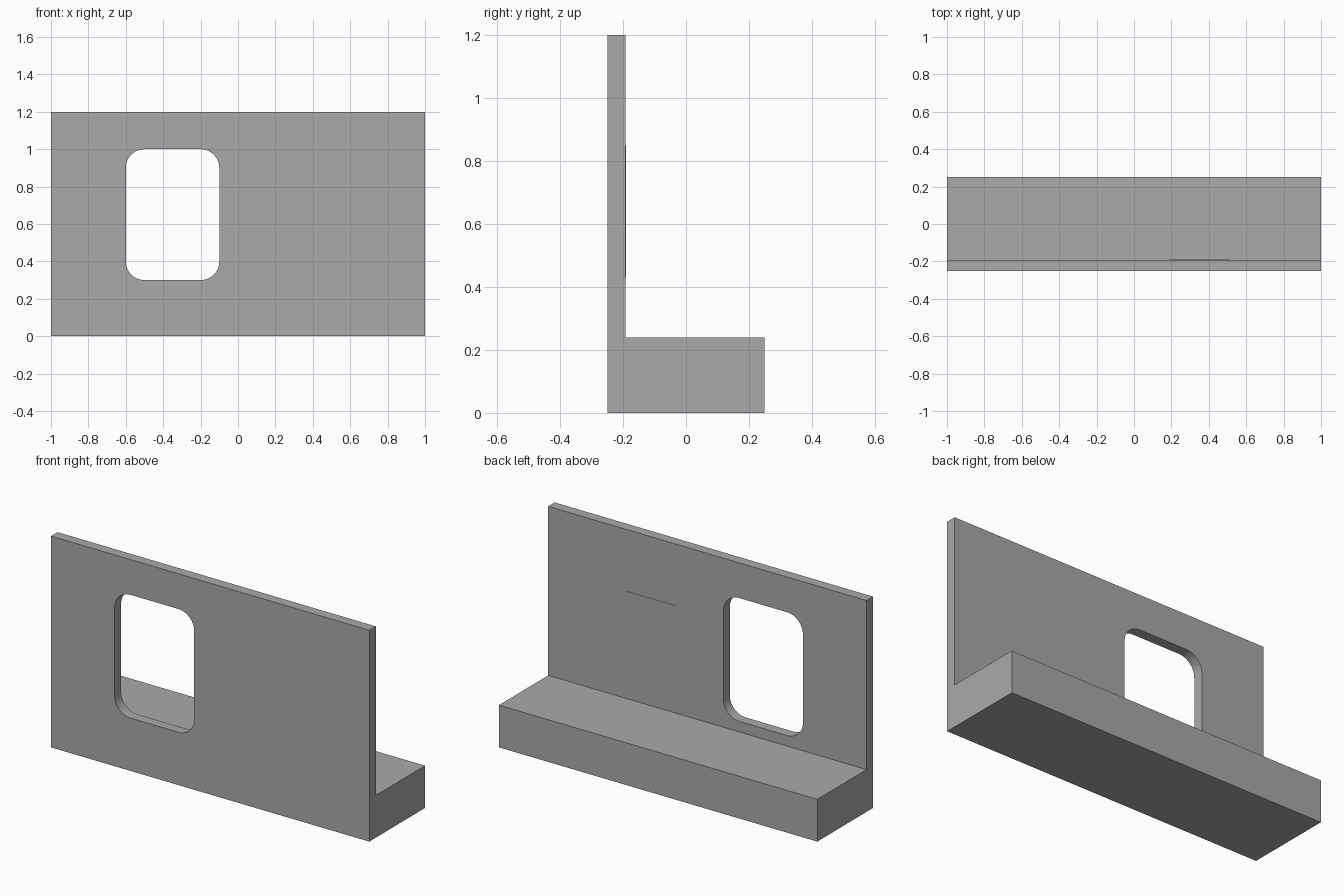
import bpy, bmesh, math

cube = bpy.data.objects.get("Cube")
if cube:
    bpy.data.objects.remove(cube, do_unlink=True)

GREY = (0.4, 0.4, 0.4, 1.0)
grey = bpy.data.materials.new("plain grey")
grey.diffuse_color = GREY
grey.use_nodes = True
grey.node_tree.nodes["Principled BSDF"].inputs["Base Color"].default_value = GREY


def prism(name, outline, offset):
    """Extrude a flat outline by an offset vector into a closed solid."""
    bm = bmesh.new()
    face = bm.faces.new([bm.verts.new(p) for p in outline])
    moved = bmesh.ops.extrude_face_region(bm, geom=[face])["geom"]
    bmesh.ops.translate(bm, vec=offset,
                        verts=[v for v in moved if isinstance(v, bmesh.types.BMVert)])
    bmesh.ops.recalc_face_normals(bm, faces=bm.faces[:])
    mesh = bpy.data.meshes.new(name)
    bm.to_mesh(mesh)
    bm.free()
    mesh.materials.append(grey)
    obj = bpy.data.objects.new(name, mesh)
    bpy.context.collection.objects.link(obj)
    return obj


def rounded_rect(x0, x1, z0, z1, radius, y, steps=12):
    """Outline with rounded corners in the plane of the wall."""
    corners = [(x1 - radius, z1 - radius), (x0 + radius, z1 - radius),
               (x0 + radius, z0 + radius), (x1 - radius, z0 + radius)]
    points = []
    for i, (cx, cz) in enumerate(corners):
        for k in range(steps + 1):
            a = math.pi / 2 * (i + k / steps)
            points.append((cx + radius * math.cos(a), y, cz + radius * math.sin(a)))
    return points


FRONT, WALL_BACK, BACK = -0.25, -0.192, 0.25
BASE_TOP, WALL_TOP = 0.24, 1.2

# Wall and base ledge as one L-shaped profile
profile = [(FRONT, 0), (BACK, 0), (BACK, BASE_TOP),
           (WALL_BACK, BASE_TOP), (WALL_BACK, WALL_TOP), (FRONT, WALL_TOP)]
wall = prism("wall_with_ledge", [(-1, y, z) for y, z in profile], (2, 0, 0))

# Window opening with rounded corners
cutter = prism("window_cutter", rounded_rect(-0.6, -0.1, 0.3, 1.0, 0.1, -0.3), (0, 0.2, 0))
cutter.hide_render = True
cutter.hide_viewport = True
cut = wall.modifiers.new("window", "BOOLEAN")
cut.operation = "DIFFERENCE"
cut.solver = "EXACT"
cut.object = cutter

# Apply the cut, remove the cutter, then smooth the rounded corners
bpy.context.view_layer.objects.active = wall
wall.select_set(True)
bpy.ops.object.modifier_apply(modifier=cut.name)
bpy.data.objects.remove(cutter, do_unlink=True)
bpy.ops.object.shade_smooth_by_angle(angle=math.radians(30))

# Thin panel standing just proud of the back of the wall
panel = [(0.19, 0.43), (0.51, 0.43), (0.51, 0.85), (0.19, 0.85)]
prism("back_panel", [(x, WALL_BACK - 0.002, z) for x, z in panel], (0, 0.004, 0))
